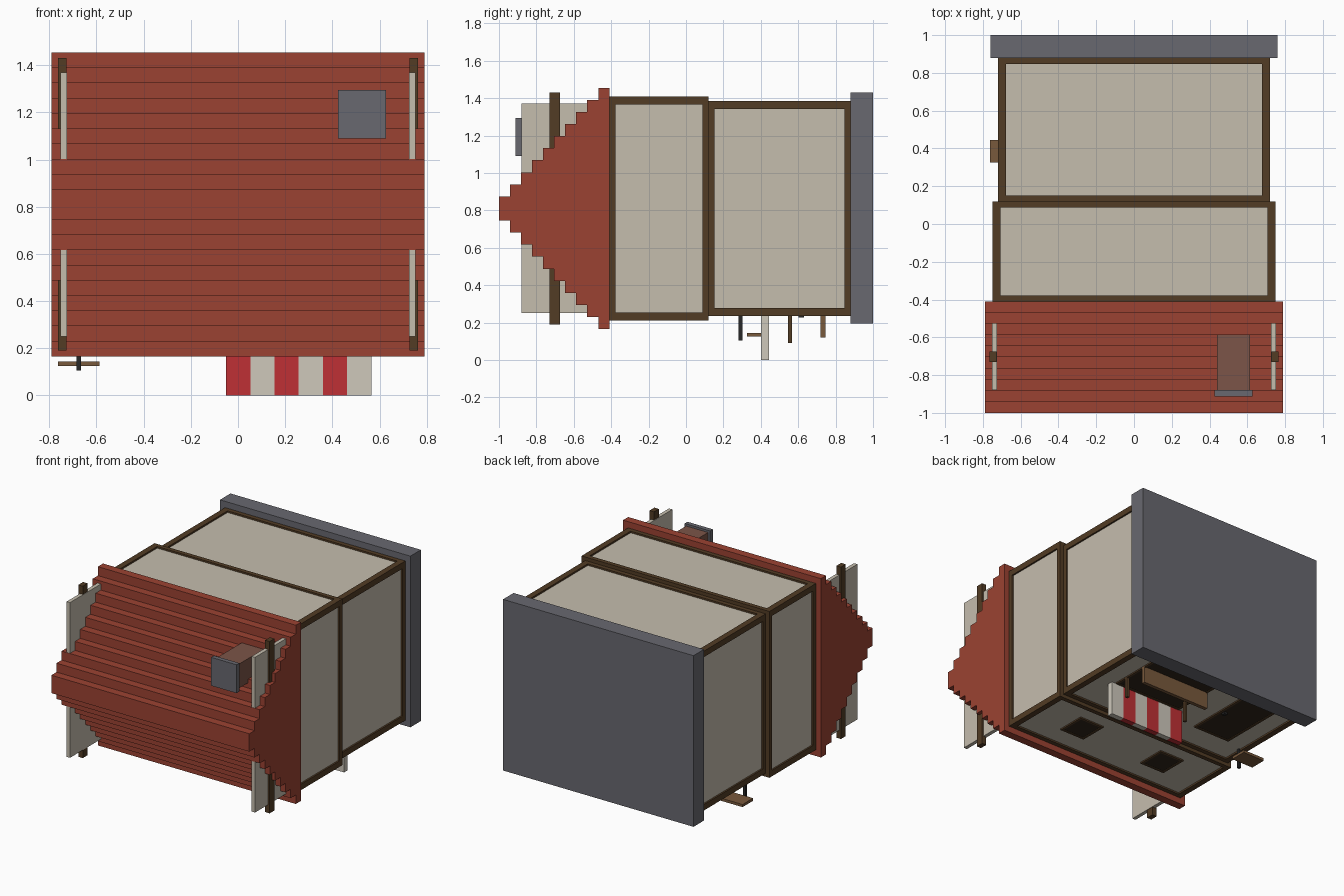
import bpy, bmesh

if "Cube" in bpy.data.objects:
    bpy.data.objects.remove(bpy.data.objects["Cube"])

ZC = 0.81  # centre line of the building in z (the house lies on its back, roof toward -y)


def material(name, rgb):
    m = bpy.data.materials.new(name)
    m.diffuse_color = (*rgb, 1)
    m.use_nodes = True
    m.node_tree.nodes["Principled BSDF"].inputs["Base Color"].default_value = m.diffuse_color
    return m


PLASTER = material("plaster", (0.56, 0.51, 0.42))
TIMBER = material("timber", (0.085, 0.045, 0.018))
DARK = material("dark_wood", (0.03, 0.018, 0.01))
PLANK = material("plank", (0.19, 0.10, 0.045))
ROOF = material("roof_tile", (0.33, 0.055, 0.032))
STONE = material("stone", (0.14, 0.14, 0.16))
BRICK = material("brick", (0.20, 0.09, 0.065))
RED = material("red_cloth", (0.52, 0.03, 0.035))
WHITE = material("white_cloth", (0.62, 0.58, 0.50))
IRON = material("iron", (0.02, 0.02, 0.02))


def make(name, bm, mat):
    bmesh.ops.recalc_face_normals(bm, faces=bm.faces)
    me = bpy.data.meshes.new(name)
    bm.to_mesh(me)
    bm.free()
    me.materials.append(mat)
    ob = bpy.data.objects.new(name, me)
    bpy.context.collection.objects.link(ob)
    return ob


def add_box(bm, xr, yr, zr):
    lo, hi = zip(xr, yr, zr)
    for v in bmesh.ops.create_cube(bm, size=1)["verts"]:
        v.co = [lo[i] if v.co[i] < 0 else hi[i] for i in range(3)]


def box(name, xr, yr, zr, mat):
    bm = bmesh.new()
    add_box(bm, xr, yr, zr)
    return make(name, bm, mat)


def storey(name, hx, yr, hz):
    """Plaster block with timber beams along all twelve edges."""
    y0, y1 = yr
    i = 0.012
    box(name + "_walls", (-hx + i, hx - i), (y0 + i, y1 - i), (ZC - hz + i, ZC + hz - i), PLASTER)
    bm = bmesh.new()
    p, t = 0.043, 0.032
    for sx in (-1, 1):
        for sz in (-1, 1):  # corner posts
            add_box(bm, sorted((sx * hx, sx * (hx - p))), yr,
                    sorted((ZC + sz * hz, ZC + sz * (hz - p))))
    for a, b in ((y0, y0 + t), (y1 - t, y1)):
        for s in (-1, 1):   # rails between the posts
            add_box(bm, (-hx + p, hx - p), (a, b), sorted((ZC + s * hz, ZC + s * (hz - p))))
            add_box(bm, sorted((s * hx, s * (hx - p))), (a, b), (ZC - hz + p, ZC + hz - p))
    make(name + "_beams", bm, TIMBER)


# Foundation and two storeys
box("foundation", (-0.76, 0.76), (0.88, 1.0), (0.195, 1.43), STONE)
storey("lower_storey", 0.72, (0.12, 0.88), 0.575)
storey("upper_storey", 0.75, (-0.41, 0.12), 0.60)

# Stepped roof: one stair profile extruded along x
N, RISE, RUN = 10, 0.059, 0.0645
side = []
for k in range(N):
    half = RUN * (N - k)
    side += [(-0.41 - RISE * k, half), (-0.41 - RISE * (k + 1), half)]
profile = [(y, ZC + h) for y, h in side] + [(y, ZC - h) for y, h in reversed(side)]
bm = bmesh.new()
face = bm.faces.new([bm.verts.new((-0.79, y, z)) for y, z in profile])
ext = bmesh.ops.extrude_face_region(bm, geom=[face])["geom"]
bmesh.ops.translate(bm, vec=(1.58, 0, 0),
                    verts=[e for e in ext if isinstance(e, bmesh.types.BMVert)])
make("stepped_roof", bm, ROOF)

# Gable panels and cross beams that poke through the roof
for s, n in ((-1, "left"), (1, "right")):
    box(n + "_gable_panel", sorted((s * 0.725, s * 0.752)), (-0.88, -0.41), (0.25, 1.37), PLASTER)
    box(n + "_gable_beam", sorted((s * 0.728, s * 0.764)), (-0.73, -0.675), (0.19, 1.43), TIMBER)

# Chimney
box("chimney_shaft", (0.44, 0.615), (-0.88, -0.50), (1.105, 1.28), BRICK)
box("chimney_cap", (0.425, 0.627), (-0.912, -0.88), (1.09, 1.295), STONE)


def opening(name, cx, yr, w, z, rim=0.015):
    """Dark panel with a slim timber rim on the house front (facing -z)."""
    y0, y1 = yr
    x0, x1 = cx - w / 2, cx + w / 2
    box(name + "_panel", (x0 + rim, x1 - rim), (y0 + rim, y1 - rim), (z, z + 0.03), DARK)
    bm = bmesh.new()
    for a, b in ((x0, x0 + rim), (x1 - rim, x1)):
        add_box(bm, (a, b), yr, (z - 0.004, z + 0.03))
    for a, b in ((y0, y0 + rim), (y1 - rim, y1)):
        add_box(bm, (x0 + rim, x1 - rim), (a, b), (z - 0.004, z + 0.03))
    make(name + "_rim", bm, TIMBER)


# Windows, door and shop opening
for s, n in ((-1, "left"), (1, "right")):
    opening(n + "_window", s * 0.35, (-0.23, -0.02), 0.2, 0.216)
opening("door", -0.39, (0.34, 0.87), 0.30, 0.241)
opening("shop_opening", 0.26, (0.45, 0.85), 0.55, 0.241)
box("door_knob", (-0.29, -0.265), (0.602, 0.63), (0.226, 0.245), IRON)

# Shop counter, its posts and the striped awning
box("counter", (-0.015, 0.535), (0.72, 0.747), (0.12, 0.25), PLANK)
for s, x in (("left", 0.02), ("right", 0.525)):
    box(s + "_awning_post", (x - 0.01, x + 0.01), (0.546, 0.566), (0.09, 0.25), TIMBER)
W = 0.615 / 6
for i in range(6):
    box(f"awning_stripe_{i + 1}", (-0.05 + W * i, -0.05 + W * (i + 1)), (0.402, 0.443),
        (0.0, 0.245), WHITE if i % 2 else RED)

# Hanging sign on its bracket
box("sign_bracket", (-0.685, -0.665), (0.282, 0.302), (0.105, 0.25), IRON)
box("sign_board", (-0.763, -0.588), (0.325, 0.445), (0.126, 0.145), PLANK)
